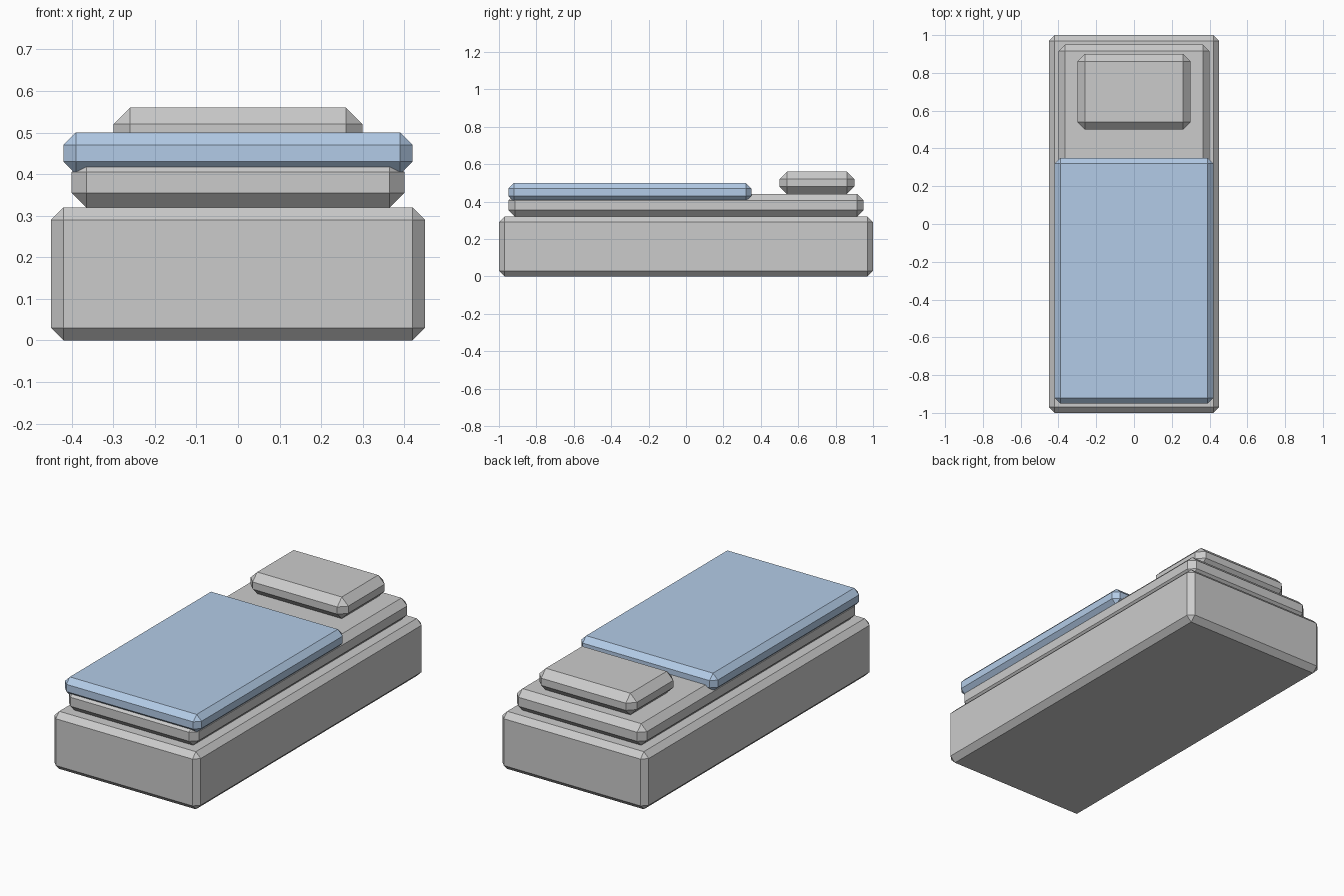
import bpy, bmesh

if "Cube" in bpy.data.objects:
    bpy.data.objects.remove(bpy.data.objects["Cube"])


def chamfered_box(name, lo, hi, width, material=None):
    """Box between two corners with every edge cut by a single flat chamfer."""
    bm = bmesh.new()
    bmesh.ops.create_cube(bm, size=1)
    for v in bm.verts:
        v.co = [(a + b) / 2 + c * (b - a) for a, b, c in zip(lo, hi, v.co)]
    bmesh.ops.bevel(bm, geom=bm.edges[:], offset=width, offset_type='OFFSET',
                    segments=1, affect='EDGES')
    mesh = bpy.data.meshes.new(name)
    bm.to_mesh(mesh)
    bm.free()
    obj = bpy.data.objects.new(name, mesh)
    bpy.context.collection.objects.link(obj)
    if material:
        mesh.materials.append(material)
    return obj


blue = bpy.data.materials.new("blanket_blue")
blue.diffuse_color = (0.45, 0.6, 0.8, 1)
blue.use_nodes = True
blue.node_tree.nodes["Principled BSDF"].inputs["Base Color"].default_value = blue.diffuse_color

# Bed base standing on the floor
chamfered_box("bed_base", (-0.45, -1, 0), (0.45, 1, 0.32), 0.03)
# Mattress on the base
chamfered_box("mattress", (-0.40, -0.95, 0.32), (0.40, 0.95, 0.44), 0.035)
# Pillow at the back end
chamfered_box("pillow", (-0.30, 0.50, 0.44), (0.30, 0.90, 0.56), 0.04)
# Blanket wrapped over the front part of the mattress
chamfered_box("blanket", (-0.42, -0.95, 0.40), (0.42, 0.35, 0.50), 0.03, blue)
